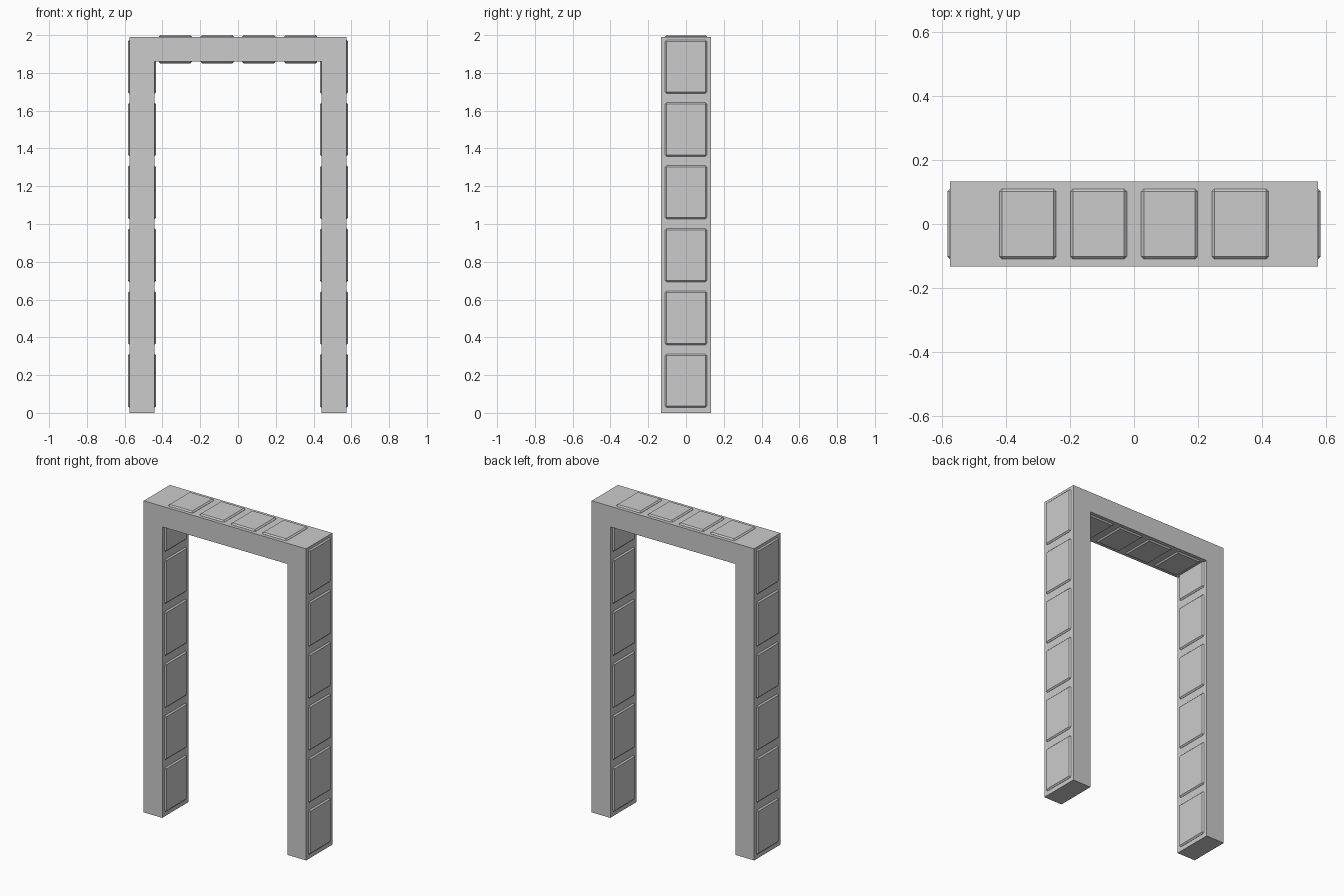
import bpy
import bmesh
from mathutils import Vector

cube = bpy.data.objects.get("Cube")
if cube:
    bpy.data.objects.remove(cube, do_unlink=True)

# One plain grey for the whole doorway
grey = bpy.data.materials.new("plain_grey")
grey.use_nodes = True
grey.diffuse_color = (0.6, 0.6, 0.6, 1)
grey.node_tree.nodes["Principled BSDF"].inputs["Base Color"].default_value = (0.6, 0.6, 0.6, 1)

OUTER, INNER = 0.574, 0.443     # half widths of the frame
TOP, SOFFIT = 1.991, 1.859      # top and underside of the lintel
DEPTH = 0.132                   # half depth
RAISE = 0.009                   # how far the panels stand out


def add_object(name, bm):
    bmesh.ops.recalc_face_normals(bm, faces=bm.faces[:])
    mesh = bpy.data.meshes.new(name)
    bm.to_mesh(mesh)
    bm.free()
    mesh.materials.append(grey)
    obj = bpy.data.objects.new(name, mesh)
    bpy.context.collection.objects.link(obj)
    return obj


def add_panel(name, centre, size):
    """Chamfered block running through the frame, raised on both faces."""
    bm = bmesh.new()
    bmesh.ops.create_cube(bm, size=1)
    for v in bm.verts:
        v.co = Vector(a * s + c for a, s, c in zip(v.co, size, centre))
    bmesh.ops.bevel(bm, geom=bm.edges[:], offset=0.008, segments=1,
                    profile=0.5, affect='EDGES')
    return add_object(name, bm)


# Frame: one upside-down U profile pushed through the depth
half = [(OUTER, TOP), (OUTER, 0), (INNER, 0), (INNER, SOFFIT)]
profile = half + [(-x, z) for x, z in reversed(half)]
bm = bmesh.new()
face = bm.faces.new([bm.verts.new((x, -DEPTH, z)) for x, z in profile])
sweep = bmesh.ops.extrude_face_region(bm, geom=[face], use_keep_orig=True)
bmesh.ops.translate(bm, vec=(0, 2 * DEPTH, 0),
                    verts=[g for g in sweep["geom"] if isinstance(g, bmesh.types.BMVert)])
add_object("door_frame", bm)

# Leg panels, raised on the inner and outer faces
for side, sign in (("left", 1), ("right", -1)):
    for i in range(6):
        add_panel(f"{side}_leg_panel_{i + 1}",
                  (sign * (OUTER + INNER) / 2, 0, 0.17 + i * 0.3325),
                  (OUTER - INNER + 2 * RAISE, 0.22, 0.284))

# Lintel panels, raised on the top and underside
for i in range(4):
    add_panel(f"lintel_panel_{i + 1}",
              ((i - 1.5) * 0.221, 0, (TOP + SOFFIT) / 2),
              (0.176, 0.22, TOP - SOFFIT + 2 * RAISE))
